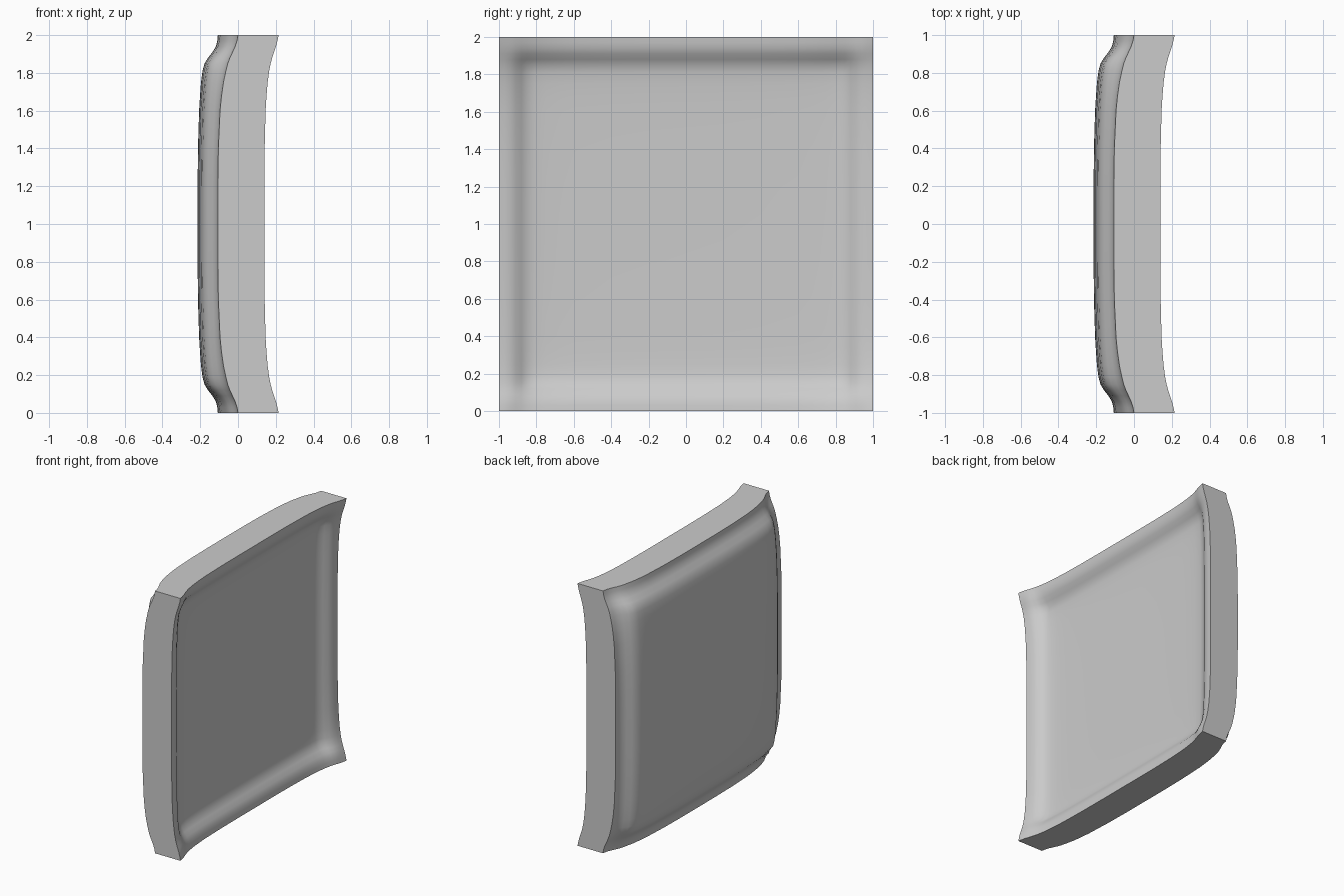
import bpy
import bmesh
import math

cube = bpy.data.objects.get("Cube")
if cube:
    bpy.data.objects.remove(cube, do_unlink=True)

# Plain grey material
grey = bpy.data.materials.new("plain grey")
grey.use_nodes = True
colour = (0.6, 0.6, 0.6, 1)
grey.diffuse_color = colour
grey.node_tree.nodes["Principled BSDF"].inputs["Base Color"].default_value = colour

# Distances in from the rim, and how far each surface has dropped there:
# gently along the rim itself, with a steeper step across the middle
DISTANCE = (0, .03, .06, .09, .12, .15, .19, .25, .32, .4, .6, .8, 1)
BULGE_RIM = (0, .005, .015, .029, .043, .054, .064, .077, .087, .095, .104, .107, .107)
BULGE_MID = (0, .003, .01, .028, .052, .07, .081, .089, .094, .099, .105, .107, .107)
DISH_RIM = (0, .006, .014, .024, .034, .042, .05, .058, .064, .069, .074, .075, .075)
DISH_MID = (0, .002, .006, .018, .038, .056, .065, .07, .073, .075, .077, .078, .078)

# Mirrored stations across the width: (index into the profile, coordinate)
half = [(i, d - 1) for i, d in enumerate(DISTANCE)]
stations = half + [(i, -p) for i, p in reversed(half[:-1])]
n = len(stations)

bm = bmesh.new()


def sheet(rim_x, along_rim, across_middle):
    """Square sheet curved in both directions, easing from rim to middle profile."""
    def drop(i, other):
        inside = min(1, DISTANCE[other] / .15)
        return along_rim[i] + (across_middle[i] - along_rim[i]) * inside

    return [[bm.verts.new((rim_x - drop(i, j) - drop(j, i), y, z + 1))
             for j, z in stations] for i, y in stations]


bulge = sheet(0, BULGE_RIM, BULGE_MID)
dish = sheet(0.215, DISH_RIM, DISH_MID)

# Broad faces
for grid in (bulge, dish):
    for i in range(n - 1):
        for j in range(n - 1):
            face = bm.faces.new((grid[i][j], grid[i + 1][j],
                                 grid[i + 1][j + 1], grid[i][j + 1]))
            face.smooth = True


# Flat rim walls joining the two sheets
def rim(grid):
    last = n - 1
    return ([grid[i][0] for i in range(last)] + [grid[last][j] for j in range(last)]
            + [grid[i][last] for i in range(last, 0, -1)]
            + [grid[0][j] for j in range(last, 0, -1)])


outer, inner = rim(bulge), rim(dish)
for k in range(len(outer)):
    m = (k + 1) % len(outer)
    bm.faces.new((outer[k], outer[m], inner[m], inner[k]))

bmesh.ops.recalc_face_normals(bm, faces=bm.faces[:])
mesh = bpy.data.meshes.new("curved_panel")
bm.to_mesh(mesh)
bm.free()
mesh.materials.append(grey)

panel = bpy.data.objects.new("curved_panel", mesh)
bpy.context.collection.objects.link(panel)
bpy.context.view_layer.objects.active = panel
panel.select_set(True)
bpy.ops.object.shade_smooth_by_angle(angle=math.radians(35))
